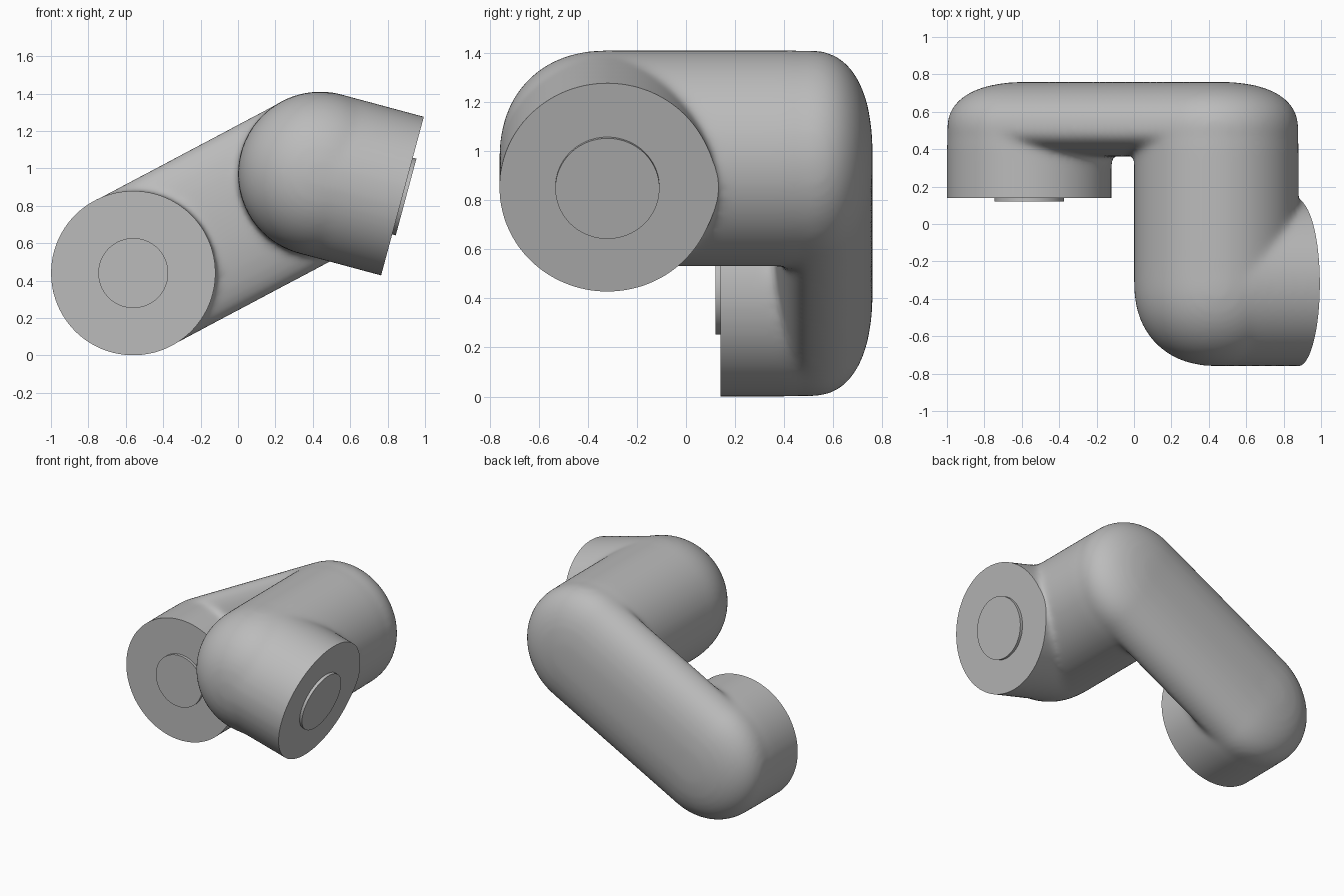
import bpy, bmesh, math
from mathutils import Vector

cube = bpy.data.objects.get("Cube")
if cube:
    bpy.data.objects.remove(cube, do_unlink=True)

grey = bpy.data.materials.new("plain grey")
grey.use_nodes = True
grey.diffuse_color = (0.5, 0.5, 0.5, 1)
grey.node_tree.nodes["Principled BSDF"].inputs["Base Color"].default_value = (0.5, 0.5, 0.5, 1)

R = 0.44
Y = Vector((0, 1, 0))
LOW = Vector((-0.56, 0, 0.44))            # axis of the lower arm
HIGH = Vector((0.44, 0, 0.97))            # axis of the upper arm
ELBOW = HIGH + Vector((0, -0.32, 0))
OUT = Vector((0.966, 0, -0.26)).normalized()
END = ELBOW + OUT * 0.455


def dome(start, depth, power, steps=14):
    """Rounded end profile as (radius, distance) pairs."""
    rows = []
    for i in range(steps + 1):
        a = math.pi / 2 * i / steps
        rows.append((R * math.cos(a) ** (2 / power),
                     start + depth * math.sin(a) ** (2 / power)))
    return rows


def rings(profile, origin, axis, sides=96):
    side = axis.orthogonal().normalized()
    other = axis.cross(side)
    return [origin + axis * t + (side * math.cos(a) + other * math.sin(a)) * r
            for r, t in profile
            for a in (2 * math.pi * k / sides for k in range(sides))]


def add_hull(target, points):
    """Add the convex solid around the points to the target mesh."""
    bm = bmesh.new()
    for p in points:
        bm.verts.new(p)
    bmesh.ops.remove_doubles(bm, verts=bm.verts, dist=0.0005)
    bmesh.ops.convex_hull(bm, input=bm.verts)
    loose = [v for v in bm.verts if not v.link_faces]
    bmesh.ops.delete(bm, geom=loose, context='VERTS')
    bmesh.ops.recalc_face_normals(bm, faces=bm.faces)
    temp = bpy.data.meshes.new("temp")
    bm.to_mesh(temp)
    bm.free()
    target.from_mesh(temp)
    bpy.data.meshes.remove(temp)


def make_object(name, bm):
    mesh = bpy.data.meshes.new(name)
    bm.to_mesh(mesh)
    bm.free()
    obj = bpy.data.objects.new(name, mesh)
    bpy.context.collection.objects.link(obj)
    mesh.materials.append(grey)
    return obj


def smooth(obj):
    bpy.ops.object.select_all(action='DESELECT')
    obj.select_set(True)
    bpy.context.view_layer.objects.active = obj
    bpy.ops.object.shade_smooth_by_angle(angle=math.radians(40))


# Arms, made overlong at the open ends
body = bmesh.new()
add_hull(body, rings([(R, 0.04)] + dome(0.42, 0.34, 2.4), LOW, Y))
add_hull(body, rings(dome(0.32, 0.44, 2.2) + dome(-0.42, -0.33, 2.4), HIGH, -Y))
add_hull(body, rings([(R, 0.56)] + dome(0, -R, 2), ELBOW, OUT))

# Flattened link across the back
front, back = dome(0.5, -0.14, 2.2), dome(0.5, 0.26, 2.4)
add_hull(body, rings(front + back, LOW, Y) + rings(front + back, HIGH, Y))

# Blend the solids into one pipe
pipe = make_object("bent_pipe", body)
remesh = pipe.modifiers.new("Blend", 'REMESH')
remesh.mode = 'VOXEL'
remesh.voxel_size = 0.018
soften = pipe.modifiers.new("Soften", 'SMOOTH')
soften.factor = 0.5
soften.iterations = 16
bpy.context.view_layer.update()
blended = bpy.data.meshes.new_from_object(
    pipe.evaluated_get(bpy.context.evaluated_depsgraph_get()))
pipe.modifiers.clear()

# Trim both open ends flat and close them
bm = bmesh.new()
bm.from_mesh(blended)
for point, normal in ((LOW + Y * 0.14, -Y), (END, OUT)):
    faces = [f for f in bm.faces if normal.x > 0 or
             (f.calc_center_median().x < -0.06 and f.calc_center_median().y < 0.3)]
    geom = set(faces)
    for f in faces:
        geom.update(f.verts)
        geom.update(f.edges)
    bmesh.ops.bisect_plane(bm, geom=list(geom), plane_co=point, plane_no=normal,
                           clear_outer=True)
    bmesh.ops.holes_fill(bm, edges=[e for e in bm.edges if e.is_boundary], sides=0)
bmesh.ops.recalc_face_normals(bm, faces=bm.faces)
bm.to_mesh(pipe.data)
bm.free()
if not pipe.data.materials:
    pipe.data.materials.append(grey)
smooth(pipe)

# Thin raised discs on the two ends
for name, centre, axis, radius in (("lower_end_disc", LOW + Y * 0.14, -Y, 0.187),
                                   ("upper_end_disc", END, OUT, 0.212)):
    bm = bmesh.new()
    add_hull(bm, rings([(radius, -0.02), (radius, 0.02)], centre, axis))
    smooth(make_object(name, bm))
